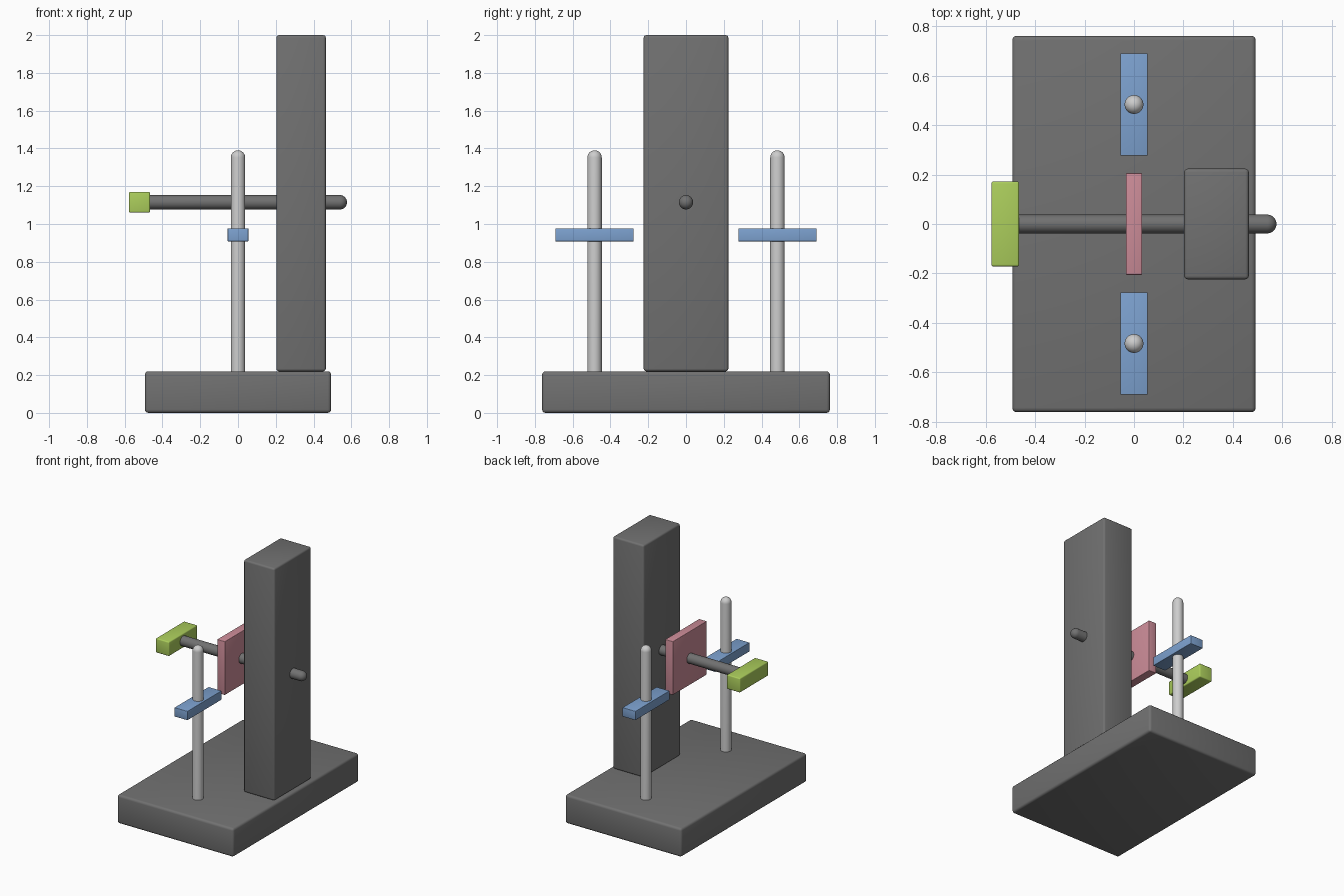
import bpy, bmesh, math
from mathutils import Matrix

if "Cube" in bpy.data.objects:
    bpy.data.objects.remove(bpy.data.objects["Cube"])


def material(name, rgb):
    m = bpy.data.materials.new(name)
    lin = [((c / 255 + 0.055) / 1.055) ** 2.4 for c in rgb]
    m.diffuse_color = (*lin, 1)
    m.use_nodes = True
    m.node_tree.nodes["Principled BSDF"].inputs["Base Color"].default_value = m.diffuse_color
    return m


DARK = material("dark grey", (113, 113, 113))
METAL = material("light grey metal", (205, 205, 205))
BLUE = material("blue", (125, 162, 208))
GREEN = material("lime green", (172, 206, 92))
PINK = material("pink", (204, 140, 152))


def finish(name, bm, mat):
    bmesh.ops.recalc_face_normals(bm, faces=bm.faces[:])
    mesh = bpy.data.meshes.new(name)
    bm.to_mesh(mesh)
    bm.free()
    mesh.materials.append(mat)
    ob = bpy.data.objects.new(name, mesh)
    bpy.context.collection.objects.link(ob)
    bpy.ops.object.select_all(action='DESELECT')
    ob.select_set(True)
    bpy.context.view_layer.objects.active = ob
    bpy.ops.object.shade_smooth_by_angle(angle=math.radians(35))
    return ob


def block(name, lo, hi, mat, bevel):
    """Box between two corners with softly rounded edges."""
    bm = bmesh.new()
    bmesh.ops.create_cube(bm, size=1)
    for v in bm.verts:
        v.co = [lo[i] + (v.co[i] + 0.5) * (hi[i] - lo[i]) for i in range(3)]
    bmesh.ops.bevel(bm, geom=bm.edges[:], offset=bevel, segments=3,
                    profile=0.5, affect='EDGES')
    return finish(name, bm, mat)


def round_rod(name, start, length, radius, mat, along_x=False):
    """Lathe-turned rod with a domed far end."""
    profile = [(0, 0), (radius, 0)]
    for i in range(9):
        a = i / 8 * math.pi / 2
        profile.append((radius * math.cos(a),
                        length - radius + radius * math.sin(a)))
    bm = bmesh.new()
    vs = [bm.verts.new((r, 0, z)) for r, z in profile]
    es = [bm.edges.new(p) for p in zip(vs, vs[1:])]
    bmesh.ops.spin(bm, geom=vs + es, cent=(0, 0, 0), axis=(0, 0, 1),
                   angle=math.tau, steps=32, use_merge=True)
    bmesh.ops.remove_doubles(bm, verts=bm.verts[:], dist=1e-5)
    turn = Matrix.Rotation(math.pi / 2 if along_x else 0, 4, 'Y')
    bmesh.ops.transform(bm, matrix=Matrix.Translation(start) @ turn,
                        verts=bm.verts[:])
    return finish(name, bm, mat)


# Base slab and upright column
block("base", (-0.493, -0.762, 0), (0.493, 0.762, 0.22), DARK, 0.018)
block("column", (0.203, -0.224, 0.22), (0.465, 0.224, 2.0), DARK, 0.014)

# Horizontal shaft with end handle and square plate
round_rod("shaft", (-0.52, 0, 1.115), 1.097, 0.038, DARK, along_x=True)
block("handle", (-0.578, -0.172, 1.06), (-0.465, 0.172, 1.17), GREEN, 0.008)
block("square_plate", (-0.033, -0.206, 0.91), (0.033, 0.206, 1.32), PINK, 0.004)

# Side posts, each carrying a crossbar
for side, s in (("front", -1), ("back", 1)):
    y = s * 0.484
    round_rod(side + "_post", (0, y, 0.21), 1.18, 0.038, METAL)
    block(side + "_crossbar", (-0.055, y - 0.207, 0.908),
          (0.055, y + 0.207, 0.977), BLUE, 0.003)
